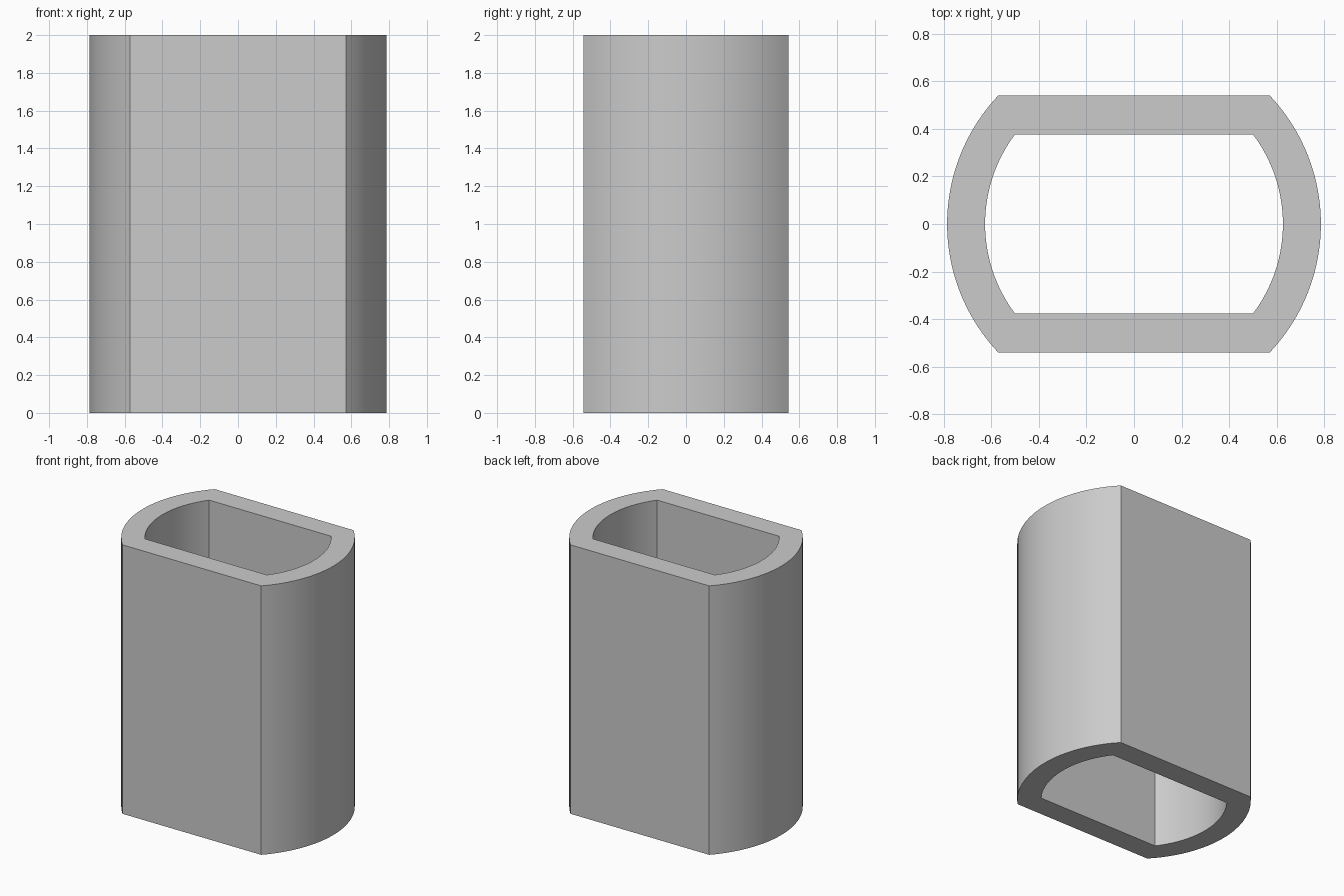
import bpy, bmesh, math

cube = bpy.data.objects.get("Cube")
if cube:
    bpy.data.objects.remove(cube, do_unlink=True)

HEIGHT = 2.0
SEGMENTS = 32  # steps along each rounded side

grey = bpy.data.materials.new("plain grey")
grey.use_nodes = True
color = (0.6, 0.6, 0.6, 1)
grey.diffuse_color = color
grey.node_tree.nodes["Principled BSDF"].inputs["Base Color"].default_value = color


def flattened_circle(radius, half_depth):
    """Circle with its front and back cut flat, as a closed outline."""
    limit = math.asin(half_depth / radius)
    points = []
    for start in (0, math.pi):
        for i in range(SEGMENTS + 1):
            a = start - limit + 2 * limit * i / SEGMENTS
            points.append((radius * math.cos(a), radius * math.sin(a)))
    return points


# Matching outer and inner outlines at the bottom and top
bm = bmesh.new()
outer = flattened_circle(0.787, 0.542)
inner = flattened_circle(0.627, 0.377)
rings = [[bm.verts.new((x, y, z)) for x, y in outline]
         for outline, z in ((outer, 0), (outer, HEIGHT), (inner, HEIGHT), (inner, 0))]

# Outer wall, top rim, inner wall and bottom rim
count = len(outer)
for k in range(4):
    a, b = rings[k], rings[(k + 1) % 4]
    for i in range(count):
        j = (i + 1) % count
        bm.faces.new((a[i], a[j], b[j], b[i]))
bmesh.ops.recalc_face_normals(bm, faces=bm.faces[:])

mesh = bpy.data.meshes.new("tube_body")
bm.to_mesh(mesh)
bm.free()
mesh.materials.append(grey)
body = bpy.data.objects.new("tube_body", mesh)
bpy.context.collection.objects.link(body)

# Smooth curves with crisp corners
bpy.ops.object.select_all(action="DESELECT")
body.select_set(True)
bpy.context.view_layer.objects.active = body
bpy.ops.object.shade_smooth_by_angle(angle=math.radians(30))
